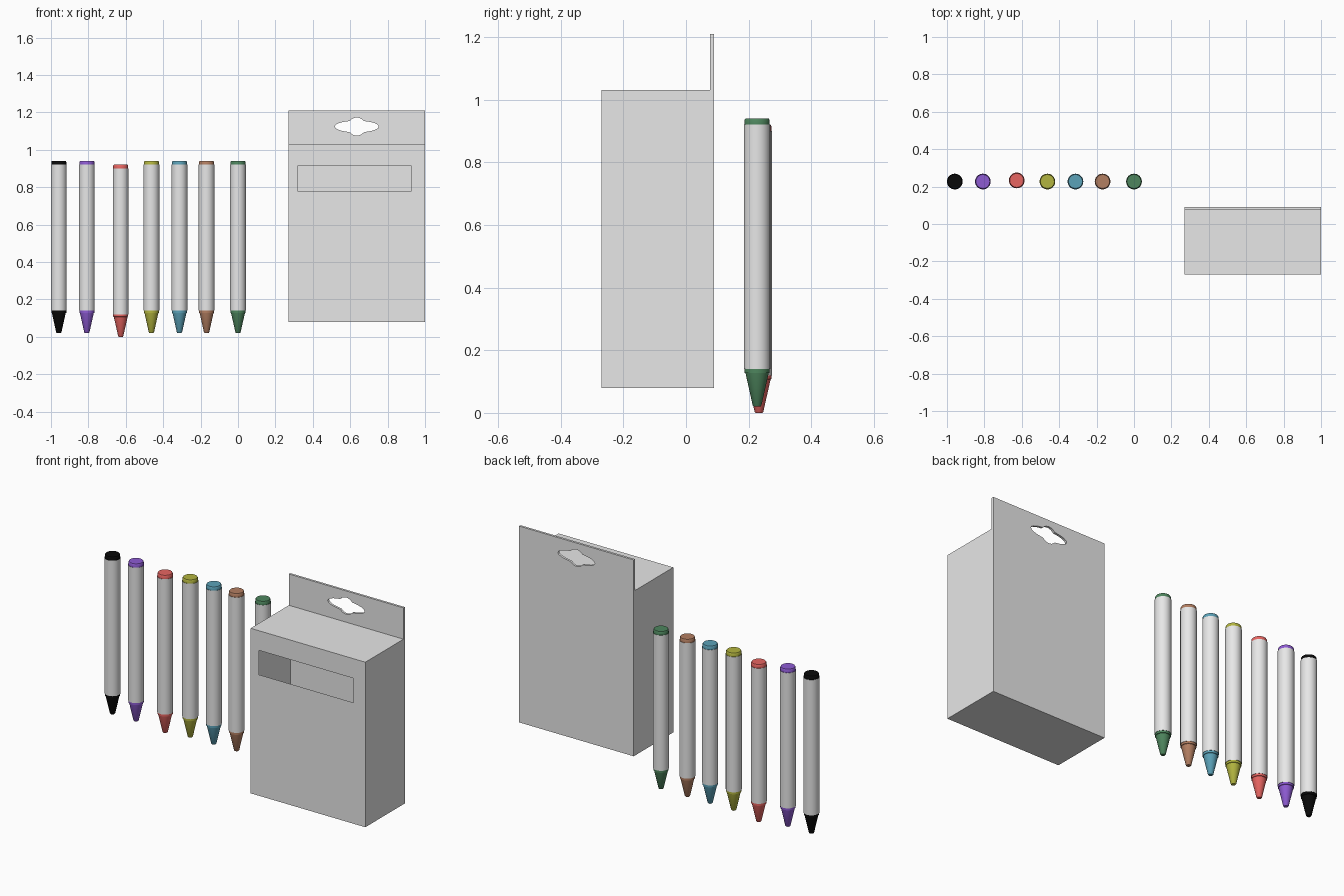
import bpy, bmesh, math
from mathutils import Vector

cube = bpy.data.objects.get("Cube")
if cube:
    bpy.data.objects.remove(cube, do_unlink=True)


def material(name, rgb):
    m = bpy.data.materials.new(name)
    m.use_nodes = True
    m.diffuse_color = (*rgb, 1)
    m.node_tree.nodes["Principled BSDF"].inputs["Base Color"].default_value = (*rgb, 1)
    return m


def add_object(name, data, *mats):
    ob = bpy.data.objects.new(name, data)
    bpy.context.collection.objects.link(ob)
    for m in mats:
        data.materials.append(m)
    return ob


paper = material("grey paper", (0.8, 0.8, 0.8))

# Crayon outline: (radius, height), tip to end cap
TIP = [(0, 0.02), (0.011, 0.02), (0.014, 0.024), (0.037, 0.127), (0.04, 0.128), (0.04, 0.14)]
WRAP = [(0.042, 0.14), (0.042, 0.92)]
CAP = [(0.04, 0.92), (0.04, 0.935), (0.037, 0.94), (0, 0.94)]
PROFILE = TIP + WRAP + CAP
SIDES = 32


def crayon(name, x, y, drop, wax):
    bm = bmesh.new()
    verts = [bm.verts.new((r, 0, z)) for r, z in PROFILE]
    edges = [bm.edges.new(pair) for pair in zip(verts, verts[1:])]
    bmesh.ops.spin(bm, geom=verts + edges, cent=(0, 0, 0), axis=(0, 0, 1),
                   angle=math.tau, steps=SIDES)
    bmesh.ops.remove_doubles(bm, verts=bm.verts, dist=0.0003)
    bmesh.ops.recalc_face_normals(bm, faces=bm.faces)
    # The tall middle faces are the paper wrapper
    for f in bm.faces:
        heights = [v.co.z for v in f.verts]
        f.material_index = 1 if max(heights) - min(heights) > 0.5 else 0
    me = bpy.data.meshes.new(name)
    bm.to_mesh(me)
    bm.free()
    ob = add_object(name, me, wax, paper)
    ob.location = (x, y, -drop)
    bpy.ops.object.select_all(action='DESELECT')
    ob.select_set(True)
    bpy.context.view_layer.objects.active = ob
    bpy.ops.object.shade_smooth_by_angle(angle=math.radians(35))


# Row of crayons; the red one sits slightly lower and further back
for colour, x, rgb in [
    ("black", -0.958, (0.003, 0.003, 0.003)),
    ("purple", -0.808, (0.27, 0.105, 0.65)),
    ("red", -0.627, (0.8, 0.13, 0.12)),
    ("olive", -0.463, (0.45, 0.46, 0.05)),
    ("blue", -0.313, (0.105, 0.36, 0.48)),
    ("brown", -0.168, (0.45, 0.21, 0.12)),
    ("green", 0.0, (0.075, 0.235, 0.11)),
]:
    red = colour == "red"
    crayon(colour + "_crayon", x, 0.233 if red else 0.227, 0.02 if red else 0,
           material(colour + " wax", rgb))

# Hollow carton
X0, X1, Y0, Y1, Z0, Z1, TOP = 0.27, 1.0, -0.27, 0.09, 0.08, 1.03, 1.21
bm = bmesh.new()
bmesh.ops.create_cube(bm, size=1)
for v in bm.verts:
    v.co = (X1 if v.co.x > 0 else X0, Y1 if v.co.y > 0 else Y0, Z1 if v.co.z > 0 else Z0)

# Window cut out of the front panel
for axis, pos in [("x", 0.322), ("x", 0.925), ("z", 0.777), ("z", 0.917)]:
    normal = Vector((axis == "x", 0, axis == "z"))
    front = [f for f in bm.faces if f.normal.y < -0.9]
    geom = set(front)
    for f in front:
        geom.update(f.edges)
        geom.update(f.verts)
    bmesh.ops.bisect_plane(bm, geom=list(geom), plane_co=normal * pos, plane_no=normal)
    bm.normal_update()
for f in list(bm.faces):
    c = f.calc_center_median()
    if f.normal.y < -0.9 and 0.322 < c.x < 0.925 and 0.777 < c.z < 0.917:
        bm.faces.remove(f)
me = bpy.data.meshes.new("carton")
bm.to_mesh(me)
bm.free()
add_object("carton", me, paper)

# Hanging tab: filled outline with a slot (ellipse joined with a circle)
THICK = 0.013
cx, cz = (X0 + X1) / 2, 1.124
slot = []
for i in range(72):
    a = math.tau * i / 72
    ellipse = 1 / math.hypot(math.cos(a) / 0.118, math.sin(a) / 0.031)
    r = max(ellipse, 0.048)
    slot.append((cx + r * math.cos(a), cz + r * math.sin(a)))
curve = bpy.data.curves.new("hanging_tab", 'CURVE')
curve.dimensions = '2D'
curve.fill_mode = 'BOTH'
curve.extrude = THICK / 2
for loop in ([(X0, Z1), (X1, Z1), (X1, TOP), (X0, TOP)], slot):
    spline = curve.splines.new('POLY')
    spline.points.add(len(loop) - 1)
    for p, (x, z) in zip(spline.points, loop):
        p.co = (x, z, 0, 1)
    spline.use_cyclic_u = True
tab = add_object("hanging_tab", curve, paper)
tab.rotation_euler.x = math.pi / 2
tab.location.y = Y1 - THICK / 2
bpy.ops.object.select_all(action='DESELECT')
tab.select_set(True)
bpy.context.view_layer.objects.active = tab
bpy.ops.object.convert(target='MESH')
bpy.ops.object.shade_flat()
